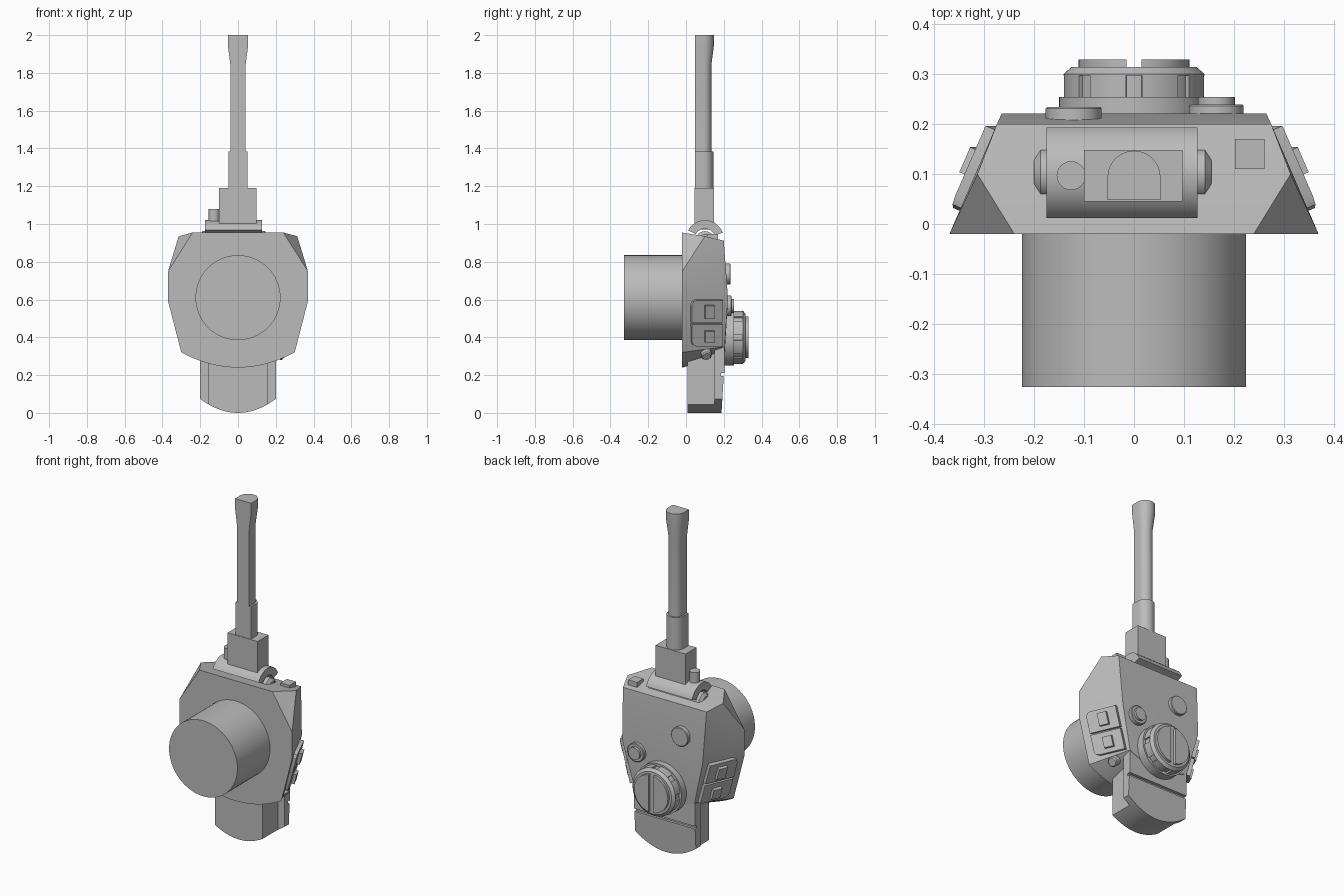
import bpy, bmesh, math
from mathutils import Vector

cube = bpy.data.objects.get("Cube")
if cube:
    bpy.data.objects.remove(cube, do_unlink=True)

grey = bpy.data.materials.new("plain_grey")
grey.use_nodes = True
grey.diffuse_color = (0.5, 0.5, 0.5, 1)
grey.node_tree.nodes["Principled BSDF"].inputs["Base Color"].default_value = (0.5, 0.5, 0.5, 1)


def finish(name, bm, mirror=False):
    bmesh.ops.recalc_face_normals(bm, faces=bm.faces[:])
    mesh = bpy.data.meshes.new(name)
    bm.to_mesh(mesh)
    bm.free()
    mesh.materials.append(grey)
    ob = bpy.data.objects.new(name, mesh)
    bpy.context.collection.objects.link(ob)
    bpy.ops.object.select_all(action='DESELECT')
    bpy.context.view_layer.objects.active = ob
    ob.select_set(True)
    bpy.ops.object.shade_smooth_by_angle(angle=math.radians(25))
    if mirror:
        ob.modifiers.new("Mirror", 'MIRROR')
    return ob


def loft(name, rings, mirror=False):
    """Skin a list of equal-length point rings and cap both ends."""
    bm = bmesh.new()
    vs = [[bm.verts.new(p) for p in ring] for ring in rings]
    n = len(vs[0])
    for a, b in zip(vs, vs[1:]):
        for i in range(n):
            j = (i + 1) % n
            bm.faces.new((a[i], a[j], b[j], b[i]))
    bm.faces.new(vs[0])
    bm.faces.new(vs[-1])
    return finish(name, bm, mirror)


def turned(name, base, axis, profile, n=48):
    """Round part: profile is (radius, distance along axis)."""
    axis = Vector(axis).normalized()
    u = axis.orthogonal().normalized()
    v = axis.cross(u)
    ang = [math.tau * i / n for i in range(n)]
    return loft(name, [[Vector(base) + axis * h + (u * math.cos(a) + v * math.sin(a)) * r
                        for a in ang] for r, h in profile])


def box(name, x0, x1, y0, y1, z0, z1):
    return loft(name, [[(x0, y0, z), (x1, y0, z), (x1, y1, z), (x0, y1, z)] for z in (z0, z1)])


def arc(r, a0, a1, n):
    return [(r * math.cos(math.radians(a0 + (a1 - a0) * i / n)),
             r * math.sin(math.radians(a0 + (a1 - a0) * i / n))) for i in range(n + 1)]


# Faceted main body as a convex hull
pts = []
for s in (-1, 1):
    pts += [(s * .24, -.02, .955), (s * .37, -.02, .75), (s * .37, -.02, .59),
            (s * .314, .10, .935), (s * .275, .20, .912), (s * .265, .222, .61),
            (s * .20, .205, .35)]
for i in range(-12, 13):
    t = i / 12
    pts += [(.30 * t, -.02, .24 + .08 * t * t), (.20 * t, .205, .30 + .05 * t * t)]
bm = bmesh.new()
for p in pts:
    bm.verts.new(p)
hull = bmesh.ops.convex_hull(bm, input=bm.verts[:])
loose = [v for v in bm.verts if not v.link_faces]
bmesh.ops.delete(bm, geom=loose, context='VERTS')
bmesh.ops.dissolve_limit(bm, angle_limit=.01, verts=bm.verts[:], edges=bm.edges[:])
finish("body", bm)

# Front barrel
turned("front_barrel", (0, -.327, .61), (0, 1, 0), [(.225, 0), (.225, .32)], 64)


# Lower grip: narrow front block and wider back slabs, with a curved base
def grip_outline(w, top):
    xs = [w * (1 - i / 8) for i in range(17)]
    return [(-w, top), (w, top)] + [(x, 1.85 * x * x) for x in xs]


def grip_part(name, w, top, y0, y1):
    o = grip_outline(w, top)
    loft(name, [[(x, y, z) for x, z in o] for y in (y0, y1)])


grip_part("grip_front", .157, .34, .008, .16)
grip_part("grip_back", .20, .34, .15, .185)
o = grip_outline(.20, .195)
loft("grip_back_pad", [[(x, .18, z) for x, z in o],
                       [(x, .188 + .06 * z, z) for x, z in o]])
box("grip_collar", -.20, .20, .15, .203, .212, .36)

# Side control panels and their buttons, laid on the sloping sides
normal = Vector((1, .434, -.27)).normalized()


def side_plate(name, y0, y1, z0, z1, low, high, cut_low=0, cut_high=0):
    cl, ch = cut_low, cut_high
    o = [(y1, z0), (y1, z1), (y0 + ch, z1), (y0 + ch * .3, z1 - ch * .3), (y0, z1 - ch),
         (y0, z0 + cl), (y0 + cl * .3, z0 + cl * .3), (y0 + cl, z0)]
    if not cl and not ch:
        o = [(y0, z0), (y1, z0), (y1, z1), (y0, z1)]
    elif not cl:
        o = o[:5] + [(y0, z0)]
    elif not ch:
        o = o[:2] + [(y0, z1)] + o[5:]
    base = [Vector((.37 - .434 * (y + .02) + .27 * (z - .59), y, z)) for y, z in o]
    loft(name, [[p + normal * h for p in base] for h in (low, high)], True)


side_plate("upper_side_panel", .025, .19, .482, .60, -.01, .018, 0, .025)
side_plate("lower_side_panel", .025, .19, .355, .472, -.01, .018, .025, 0)
side_plate("upper_side_button", .09, .14, .505, .575, .01, .036)
side_plate("lower_side_button", .09, .14, .38, .44, .01, .036)
turned("side_knob", (.215, .105, .325), (.75, .1, -.65), [(.028, 0), (.028, .035), (.022, .042)], 24)

# Back dial with notched rim and split face
turned("dial_base", (0, .19, .40), (0, 1, 0), [(.15, 0), (.15, .065)], 64)
turned("dial_core", (0, .25, .40), (0, 1, 0), [(.132, 0), (.132, .05)], 64)
for k in range(8):
    a = 45 * k + 22.5
    seg = arc(.141, a - 16, a + 16, 6) + arc(.12, a + 16, a - 16, 6)
    loft("dial_grip", [[(x, y, z + .40) for x, z in seg] for y in (.25, .30)])
turned("dial_rim", (0, .298, .40), (0, 1, 0), [(.141, 0), (.141, .003), (.125, .017)], 64)
for side, a in (("left", 0), ("right", 180)):
    half = [(x, z) for x, z in arc(.111, a - 82, a + 82, 24)]
    loft("dial_face_" + side, [[(x, y, z + .40) for x, z in half] for y in (.31, .33)])

# Round buttons on the back
turned("large_back_button", (-.121, .19, .735), (0, 1, 0), [(.056, 0), (.056, .042), (.053, .045)], 32)
turned("stepped_back_button", (.165, .20, .567), (0, 1, 0),
       [(.055, 0), (.055, .037), (.051, .04), (.037, .04), (.037, .055)], 32)

# Small square key on the sloping top
box("top_key", .203, .262, .11, .17, .90, .948)

# Hinge saddle and rod across the top
sector = arc(.10, 20, 152, 20) + arc(.055, 152, 20, 14)
loft("hinge_saddle", [[(x, .10 + y, .92 + z) for y, z in sector] for x in (-.175, .127)])
turned("hinge_rod", (-.20, .10, .912), (1, 0, 0),
       [(.033, 0), (.05, .013), (.05, .342), (.033, .355)], 32)

# Aerial block, small post and flat-fronted aerial
box("aerial_block", -.10, .097, .045, .148, .97, 1.19)
turned("small_post", (-.126, .097, .99), (0, 0, 1), [(.029, 0), (.029, .09)], 24)


def d_ring(w, z):
    back = arc(w, 0, 180, 16)
    return [(-w, .048, z), (w, .048, z)] + [(x, .094 + y, z) for x, y in back]


loft("aerial_sleeve", [d_ring(.051, 1.18), d_ring(.051, 1.383)])
loft("aerial", [d_ring(.040, 1.37), d_ring(.040, 1.84), d_ring(.053, 1.92 + .02), d_ring(.053, 2.0)])
